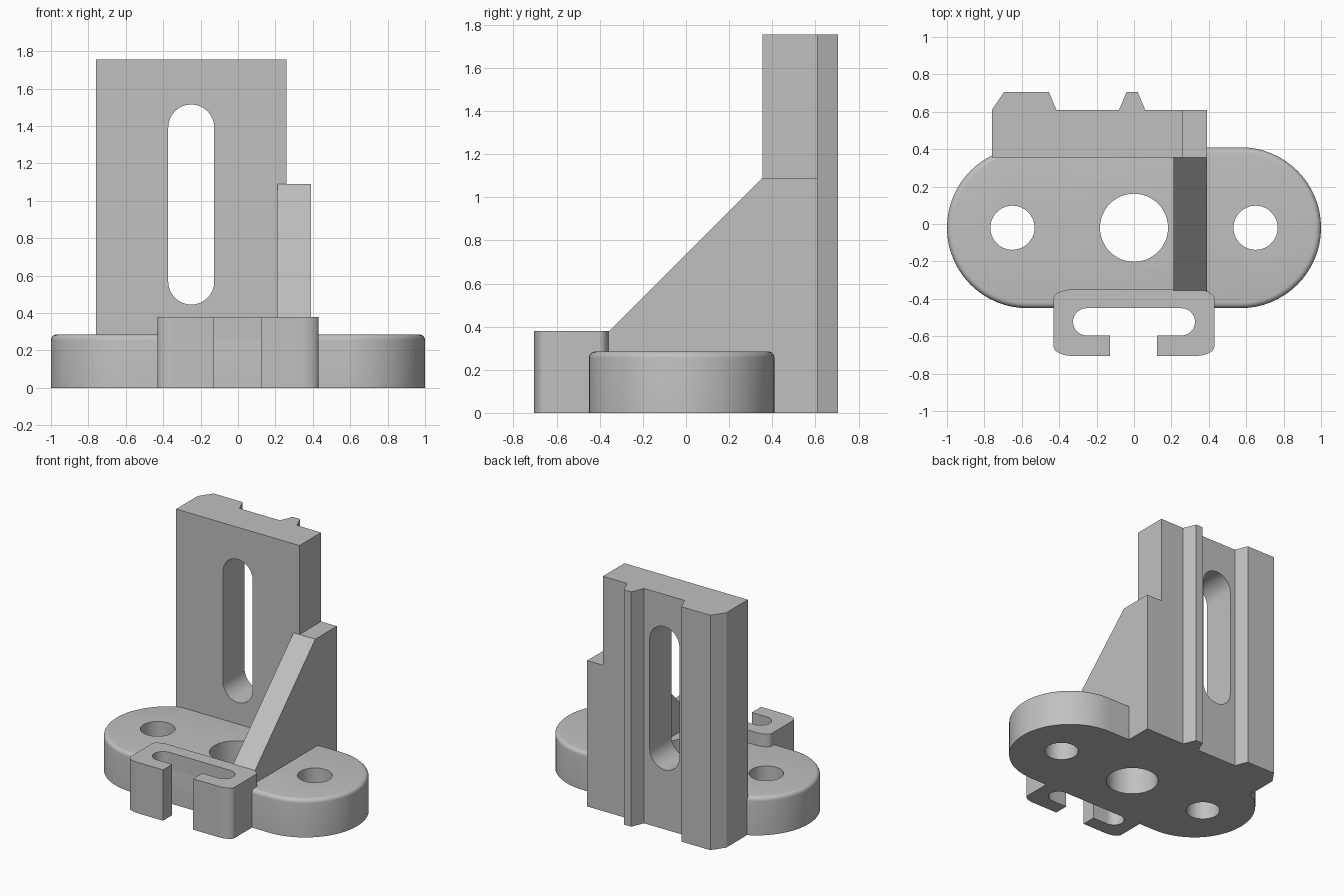
import bpy, bmesh, math
from mathutils import Vector

cube = bpy.data.objects.get("Cube")
if cube:
    bpy.data.objects.remove(cube, do_unlink=True)

grey = bpy.data.materials.new("plain grey")
grey.use_nodes = True
grey.diffuse_color = (0.53, 0.53, 0.53, 1)
grey.node_tree.nodes["Principled BSDF"].inputs["Base Color"].default_value = grey.diffuse_color


def arc(cx, cy, rx, ry, start, end, steps=16):
    angles = [math.radians(start + (end - start) * i / steps) for i in range(steps + 1)]
    return [(cx + rx * math.cos(a), cy + ry * math.sin(a)) for a in angles]


def circle(cx, cy, r):
    return arc(cx, cy, r, r, 0, 360, 48)[:-1]


def stadium(cx, cy, half, r, steps=32):
    # Long direction along the first axis
    return (arc(cx + half, cy, r, r, -90, 90, steps)
            + arc(cx - half, cy, r, r, 90, 270, steps))


def rectangle(x0, x1, y0, y1):
    return [(x0, y0), (x1, y0), (x1, y1), (x0, y1)]


def prism(name, outline, low, high, axis="z", round_top=0):
    place = {"z": lambda a, b, h: (a, b, h),
             "y": lambda a, b, h: (a, h, b),
             "x": lambda a, b, h: (h, a, b)}[axis]
    bm = bmesh.new()
    face = bm.faces.new([bm.verts.new(place(a, b, low)) for a, b in outline])
    shift = Vector(place(0, 0, high - low))
    top = bmesh.ops.extrude_face_region(bm, geom=[face], use_keep_orig=True)["geom"]
    bmesh.ops.translate(bm, verts=[v for v in top if isinstance(v, bmesh.types.BMVert)], vec=shift)
    bmesh.ops.recalc_face_normals(bm, faces=bm.faces)
    if round_top:
        rim = [e for e in bm.edges if all(v.co.z > high - 1e-4 for v in e.verts)]
        bmesh.ops.bevel(bm, geom=rim, offset=round_top, segments=5,
                        profile=0.5, affect="EDGES")
    mesh = bpy.data.meshes.new(name)
    bm.to_mesh(mesh)
    bm.free()
    mesh.materials.append(grey)
    obj = bpy.data.objects.new(name, mesh)
    bpy.context.collection.objects.link(obj)
    return obj


def activate(obj):
    bpy.ops.object.select_all(action="DESELECT")
    obj.select_set(True)
    bpy.context.view_layer.objects.active = obj


def cut(obj, outline, low, high, axis="z"):
    cutter = prism("cutter", outline, low, high, axis)
    cutter.hide_render = True
    mod = obj.modifiers.new("cut", "BOOLEAN")
    mod.operation = "DIFFERENCE"
    mod.solver = "EXACT"
    mod.object = cutter
    activate(obj)
    bpy.ops.object.modifier_apply(modifier=mod.name)
    bpy.data.objects.remove(cutter, do_unlink=True)


# Base plate with three through holes
base = prism("base_plate", stadium(0, -0.02, 0.57, 0.43), 0, 0.285, round_top=0.03)
for x, r in ((-0.65, 0.118), (0, 0.182), (0.65, 0.118)):
    cut(base, circle(x, -0.02, r), -0.1, 0.5)

# Upright plate with two rear rails and a tall slot
upright = prism("upright_plate", [
    (-0.76, 0.355), (0.26, 0.355), (0.26, 0.61), (0.06, 0.61), (0.02, 0.705),
    (-0.04, 0.705), (-0.08, 0.61), (-0.415, 0.61), (-0.455, 0.705),
    (-0.695, 0.705), (-0.76, 0.61)], 0, 1.755)
slot = [(-0.25 + b, a) for a, b in stadium(0.98, 0, 0.412, 0.123, 16)]
cut(upright, slot, 0.2, 0.9, axis="y")

# Sloping support rib
rib = prism("support_rib", [(0.61, 0), (0.61, 1.09), (0.355, 1.09),
                            (-0.37, 0.365), (-0.37, 0)], 0.21, 0.39, axis="x")

# Front clip: rounded block, open slot
outer = []
for cx, cy, start in ((0.33, -0.40, 0), (-0.33, -0.40, 90),
                      (-0.33, -0.655, 180), (0.33, -0.655, 270)):
    outer += arc(cx, cy, 0.1, 0.05, start, start + 90)
clip = prism("front_clip", outer, 0, 0.38)
cut(clip, stadium(0, -0.523, 0.253, 0.073, 16), -0.1, 0.5)
cut(clip, rectangle(-0.127, 0.123, -0.8, -0.53), -0.1, 0.5)

for part in (base, upright, rib, clip):
    activate(part)
    bpy.ops.object.shade_smooth_by_angle(angle=math.radians(30))
